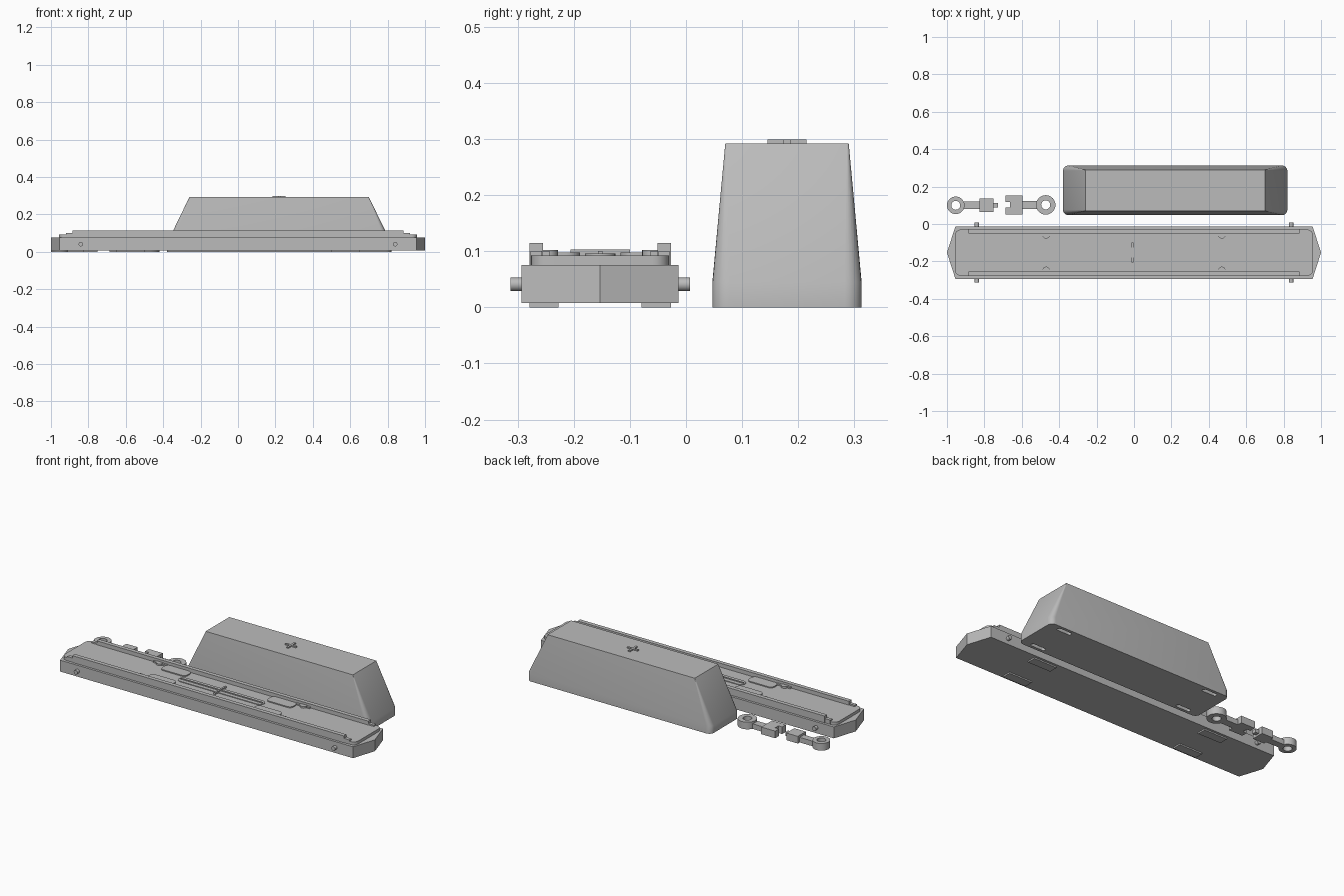
import bpy, bmesh, math
from mathutils import Matrix

if "Cube" in bpy.data.objects:
    bpy.data.objects.remove(bpy.data.objects["Cube"])

grey = bpy.data.materials.new("plain grey")
grey.diffuse_color = (0.5, 0.5, 0.5, 1)
grey.use_nodes = True
grey.node_tree.nodes["Principled BSDF"].inputs["Base Color"].default_value = grey.diffuse_color


def finish(name, bm, smooth=False):
    bmesh.ops.recalc_face_normals(bm, faces=bm.faces)
    me = bpy.data.meshes.new(name)
    bm.to_mesh(me)
    bm.free()
    ob = bpy.data.objects.new(name, me)
    bpy.context.collection.objects.link(ob)
    me.materials.append(grey)
    if smooth:
        bpy.ops.object.select_all(action='DESELECT')
        ob.select_set(True)
        bpy.context.view_layer.objects.active = ob
        bpy.ops.object.shade_smooth_by_angle(angle=math.radians(30))
    return ob


def loft(name, loops, smooth=False):
    """Skin matching closed loops of points and cap both ends."""
    bm = bmesh.new()
    rings = [[bm.verts.new(p) for p in loop] for loop in loops]
    n = len(rings[0])
    for a, b in zip(rings, rings[1:]):
        for i in range(n):
            j = (i + 1) % n
            bm.faces.new((a[i], a[j], b[j], b[i]))
    bm.faces.new(rings[0])
    bm.faces.new(rings[-1])
    return finish(name, bm, smooth)


def prism(name, pts, z0, z1, smooth=False):
    return loft(name, [[(x, y, z) for x, y in pts] for z in (z0, z1)], smooth)


def box(name, x0, x1, y0, y1, z0, z1):
    return prism(name, [(x0, y0), (x1, y0), (x1, y1), (x0, y1)], z0, z1)


def rounded(cx, cy, hx, hy, r, seg=6):
    pts = []
    for k, (sx, sy) in enumerate(((1, 1), (-1, 1), (-1, -1), (1, -1))):
        for i in range(seg + 1):
            a = math.pi / 2 * (k + i / seg)
            pts.append((cx + sx * (hx - r) + r * math.cos(a),
                        cy + sy * (hy - r) + r * math.sin(a)))
    return pts


def cylinder(name, loc, r, depth, axis='Z'):
    bm = bmesh.new()
    m = Matrix.Translation(loc)
    if axis == 'Y':
        m = m @ Matrix.Rotation(math.pi / 2, 4, 'X')
    bmesh.ops.create_cone(bm, cap_ends=True, segments=24, radius1=r, radius2=r,
                          depth=depth, matrix=m)
    return finish(name, bm, True)


def ring(name, cx, cy, r_out, r_in, z0, z1, seg=32):
    """Flat washer with a square section."""
    bm = bmesh.new()
    cols = []
    for i in range(seg):
        a = 2 * math.pi * i / seg
        cols.append([bm.verts.new((cx + r * math.cos(a), cy + r * math.sin(a), z))
                     for r, z in ((r_out, z0), (r_out, z1), (r_in, z1), (r_in, z0))])
    for i in range(seg):
        a, b = cols[i], cols[(i + 1) % seg]
        for k in range(4):
            m = (k + 1) % 4
            bm.faces.new((a[k], b[k], b[m], a[m]))
    return finish(name, bm, True)


# Long deck with pointed ends
CY = -0.153
prism("deck", [(-1, CY), (-0.955, CY - 0.14), (0.955, CY - 0.14),
               (1, CY), (0.955, CY + 0.14), (-0.955, CY + 0.14)], 0.008, 0.075)
prism("deck_top_plate", rounded(0, CY, 0.957, 0.123, 0.03), 0.075, 0.092, True)

# Centre slot surround, bar and cross bar
prism("centre_capsule", rounded(0, CY, 0.277, 0.027, 0.0265), 0.092, 0.096, True)
box("centre_bar", -0.268, 0.268, CY - 0.004, CY + 0.004, 0.092, 0.1)
box("cross_bar", -0.014, -0.004, CY - 0.053, CY + 0.053, 0.092, 0.103)

for s in (-1, 1):
    # Side rails with low end steps
    y0, y1 = sorted((CY + s * 0.102, CY + s * 0.126))
    box("side_rail", -0.885, 0.885, y0, y1, 0.075, 0.115)
    box("rail_step", -0.92, 0.92, y0 + 0.002, y1 - 0.002, 0.075, 0.1)
    for t in (-1, 1):
        # Details repeated at the four quarters
        prism("rounded_pad", rounded(t * 0.345, CY + s * 0.069, 0.083, 0.033, 0.024),
              0.092, 0.098, True)
        box("rail_clip", t * 0.465 - 0.045, t * 0.465 + 0.045,
            CY + s * 0.102 - 0.012, CY + s * 0.102 + 0.012, 0.092, 0.1)
        cylinder("clip_post", (t * 0.47, CY + s * 0.095, 0.096), 0.02, 0.012)
        cylinder("side_pin", (t * 0.84, CY + s * 0.145, 0.041), 0.012, 0.03, 'Y')
        box("foot", t * 0.575 - 0.075, t * 0.575 + 0.075,
            CY + s * 0.1 - 0.026, CY + s * 0.1 + 0.026, 0, 0.01)

# Tapered cover with rounded corners
BX, BY = 0.22, 0.18
cover = loft("tapered_cover",
             [[(x, y, z) for x, y in rounded(BX, BY, hx, hy, r)]
              for z, hx, hy, r in ((0, 0.6, 0.133, 0.03), (0.045, 0.6, 0.133, 0.03),
                                   (0.292, 0.48, 0.11, 0.003))], True)

# Slots in the underside of the cover
for s in (-1, 1):
    for t in (-1, 1):
        cut = prism("slot_cutter", rounded(BX + t * 0.49, BY + s * 0.105, 0.046, 0.011, 0.01),
                    -0.02, 0.02)
        cut.hide_render = True
        cut.hide_set(True)
        mod = cover.modifiers.new("slot", 'BOOLEAN')
        mod.object = cut
        mod.solver = 'EXACT'

# Raised plus mark on the cover
for hx, hy in ((0.035, 0.006), (0.006, 0.035)):
    box("plus_bar", BX - hx, BX + hx, BY - hy, BY + hy, 0.29, 0.299)

# Coupler with a plug
LY = 0.1
ring("plug_ring", -0.953, LY, 0.047, 0.024, 0.0, 0.042)
box("plug_arm", -0.915, -0.82, LY - 0.02, LY + 0.02, 0, 0.03)
box("plug_block", -0.825, -0.75, LY - 0.037, LY + 0.037, 0, 0.042)
box("plug_tip", -0.75, -0.727, LY - 0.012, LY + 0.012, 0.01, 0.032)

# Coupler with a socket
ring("socket_ring", -0.472, LY + 0.002, 0.052, 0.024, 0.0, 0.042)
box("socket_arm", -0.6, -0.513, LY - 0.02, LY + 0.024, 0, 0.03)
sy = LY + 0.002
prism("socket_block", [(-0.688, sy - 0.05), (-0.597, sy - 0.05), (-0.597, sy + 0.05),
                       (-0.688, sy + 0.05), (-0.688, sy + 0.015), (-0.663, sy + 0.015),
                       (-0.663, sy - 0.015), (-0.688, sy - 0.015)], 0, 0.042)
